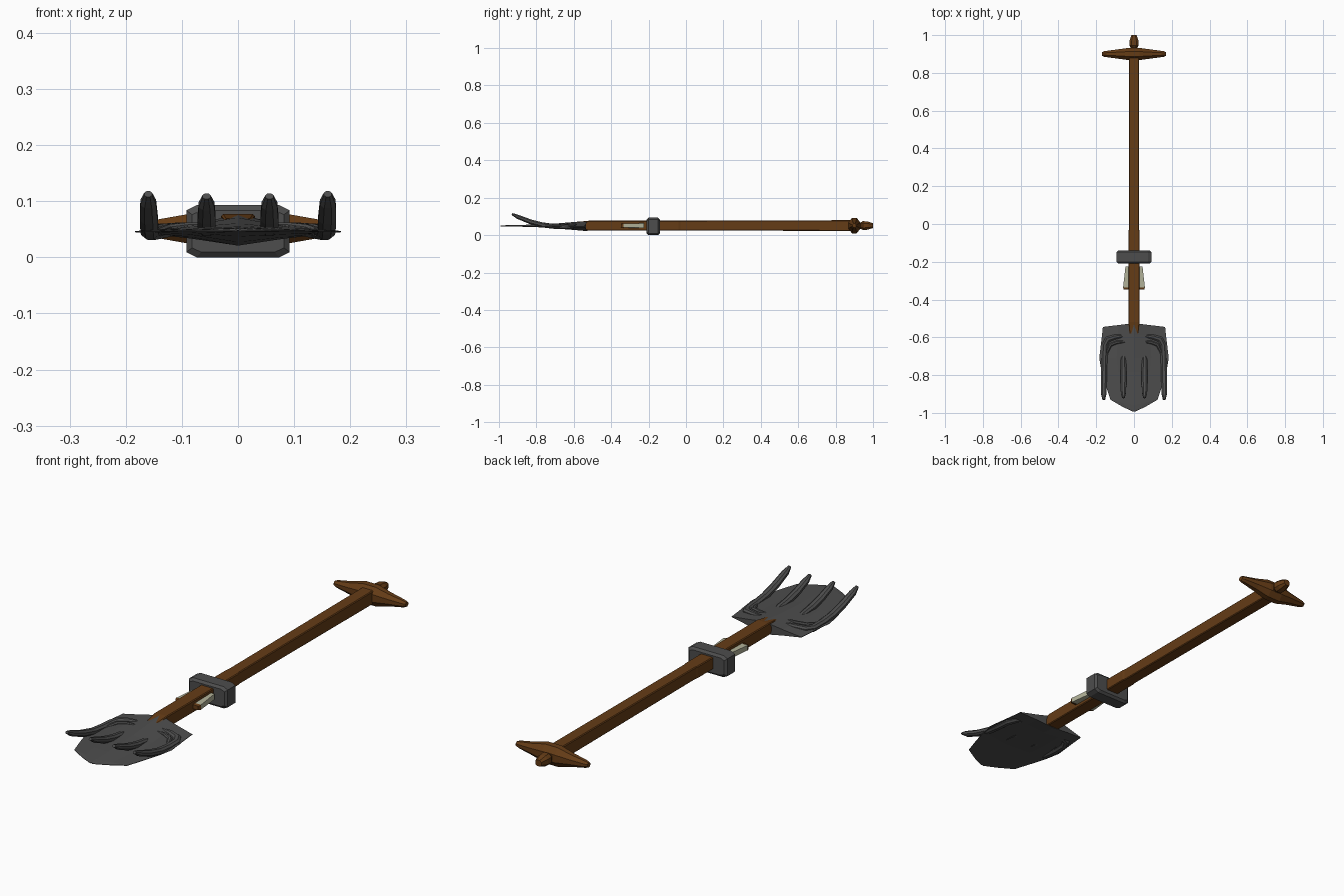
import bpy, bmesh, math
from mathutils import Vector as V

def material(name, rgb):
    m = bpy.data.materials.new(name)
    m.diffuse_color = (*rgb, 1)
    return m

WOOD = material("brown_wood", (0.13, 0.045, 0.008))
IRON = material("dark_iron", (0.075, 0.075, 0.075))
PALE = material("pale_wedge", (0.45, 0.45, 0.32))

def skin(name, rings, mat):
    """Join successive closed rings of points with quads and cap both ends."""
    bm = bmesh.new()
    vr = [[bm.verts.new(p) for p in r] for r in rings]
    n = len(vr[0])
    for a, b in zip(vr, vr[1:]):
        for i in range(n):
            bm.faces.new((a[i], a[(i + 1) % n], b[(i + 1) % n], b[i]))
    bm.faces.new(vr[0])
    bm.faces.new(vr[-1])
    bmesh.ops.recalc_face_normals(bm, faces=bm.faces)
    me = bpy.data.meshes.new(name)
    bm.to_mesh(me)
    bm.free()
    me.materials.append(mat)
    ob = bpy.data.objects.new(name, me)
    bpy.context.collection.objects.link(ob)
    return ob

def octagon(c, u, v, ru, rv, k):
    """Rectangle ru x rv in the plane u, v, with corners cut by fraction k."""
    pts = [(1, k - 1), (1, 1 - k), (1 - k, 1), (k - 1, 1),
           (-1, 1 - k), (-1, k - 1), (k - 1, -1), (1 - k, -1)]
    return [V(c) + u * ru * a + v * rv * b for a, b in pts]

X, Y, Z = V((1, 0, 0)), V((0, 1, 0)), V((0, 0, 1))

def bar(name, stations, mat, k, axis="y", zc=0.051):
    """Straight bar from stations (position, half width, half height)."""
    if axis == "y":
        rings = [octagon((0, p, zc), X, Z, a, b, k) for p, a, b in stations]
    else:
        rings = [octagon((p, 0.9, zc), Y, Z, a, b, k) for p, a, b in stations]
    return skin(name, rings, mat)

# Shaft, slightly thicker towards both ends
bar("shaft", [(-0.58, 0.024, 0.018), (-0.52, 0.030, 0.026), (-0.04, 0.030, 0.026),
              (-0.03, 0.027, 0.026), (0.36, 0.027, 0.027), (0.9, 0.027, 0.029)], WOOD, 0.12)

# Tapered crossbar grip and end knob
half = [(0.17, 0.010, 0.010), (0.158, 0.015, 0.014), (0.09, 0.024, 0.026), (0.03, 0.032, 0.041)]
bar("grip", [(-p, a, b) for p, a, b in half] + half[::-1], WOOD, 0.6, "x")
bar("end_knob", [(0.9, 0.018, 0.017), (0.935, 0.018, 0.017), (0.945, 0.025, 0.024),
                 (0.97, 0.024, 0.022), (1.0, 0.014, 0.013)], WOOD, 0.5)

# Heavy block around the shaft
bar("collar_block", [(-0.21, 0.082, 0.037), (-0.201, 0.092, 0.0465),
                     (-0.149, 0.092, 0.0465), (-0.14, 0.082, 0.037)], IRON, 0.2, zc=0.0465)

# Flared wedge through the shaft with its wooden foot
bar("wedge", [(-0.337, 0.058, 0.011), (-0.225, 0.045, 0.013)], PALE, 0.08)
bar("wedge_foot", [(-0.347, 0.054, 0.009), (-0.335, 0.059, 0.012)], WOOD, 0.1)

# Spade blade: rows of (half width, y at edge, y at centre, thickness up, thickness down)
rows = [(0.165, -0.545, -0.525, 0.025, 0.028), (0.170, -0.595, -0.590, 0.020, 0.022),
        (0.184, -0.710, -0.710, 0.010, 0.012), (0.172, -0.780, -0.785, 0.006, 0.007),
        (0.148, -0.860, -0.880, 0.004, 0.004), (0.125, -0.930, -0.960, 0.002, 0.002),
        (0.060, -0.968, -0.988, 0.001, 0.001)]
cols = [(-1, 0), (-0.5, 0.45), (0, 1), (0.5, 0.45), (1, 0)]

def blade_ring(w, ye, yc, up, down):
    def pt(f, t):
        edge = 0.047 - 0.010 * max(0, (ye + 0.80) / 0.255) * 0.3
        zc = edge + (0.050 - edge) * (1 - abs(f))
        return V((w * f, yc + (ye - yc) * abs(f), zc + t))
    top = [pt(f, up * h + 0.001) for f, h in cols]
    return top + [pt(f, -down * h - 0.001) for f, h in cols[::-1]]

rings = [blade_ring(*r) for r in rows]
rings.append([V((p.x * 0.1, -0.993, p.z)) for p in rings[-1]])
skin("spade_blade", rings, IRON)

# Curved tines: path of (x, y, z, radius), mirrored left and right
def tine(name, path, s):
    pts = [V((s * x, y, z)) for x, y, z, r in path]
    rings = []
    for i, p in enumerate(pts):
        d = (pts[min(i + 1, len(pts) - 1)] - pts[max(i - 1, 0)]).normalized()
        u = d.cross(Z).normalized()
        r = path[i][3]
        rings.append(octagon(p, u, u.cross(d), r, r * 0.8, 0.55))
    skin(name, rings, IRON)

outer = [(0.06, -0.592, 0.056, 0.008), (0.10, -0.598, 0.052, 0.013), (0.138, -0.610, 0.047, 0.016),
         (0.154, -0.640, 0.044, 0.016), (0.157, -0.70, 0.046, 0.016), (0.158, -0.76, 0.053, 0.016),
         (0.159, -0.83, 0.071, 0.016), (0.160, -0.90, 0.098, 0.014), (0.160, -0.93, 0.113, 0.007)]
inner = [(0.056, -0.685, 0.047, 0.008), (0.056, -0.71, 0.049, 0.014), (0.056, -0.77, 0.056, 0.016),
         (0.056, -0.83, 0.071, 0.016), (0.056, -0.89, 0.094, 0.014), (0.056, -0.92, 0.109, 0.007)]
# Low ridges running from the tine roots onto the blade
ridge = [(0.04, -0.622, 0.057, 0.005), (0.09, -0.626, 0.055, 0.009),
         (0.125, -0.640, 0.051, 0.010), (0.143, -0.68, 0.046, 0.008), (0.150, -0.74, 0.045, 0.005)]
for side, s in (("left", -1), ("right", 1)):
    tine(f"outer_tine_{side}", outer, s)
    tine(f"inner_tine_{side}", inner, s)
    tine(f"tine_root_{side}", ridge, s)
